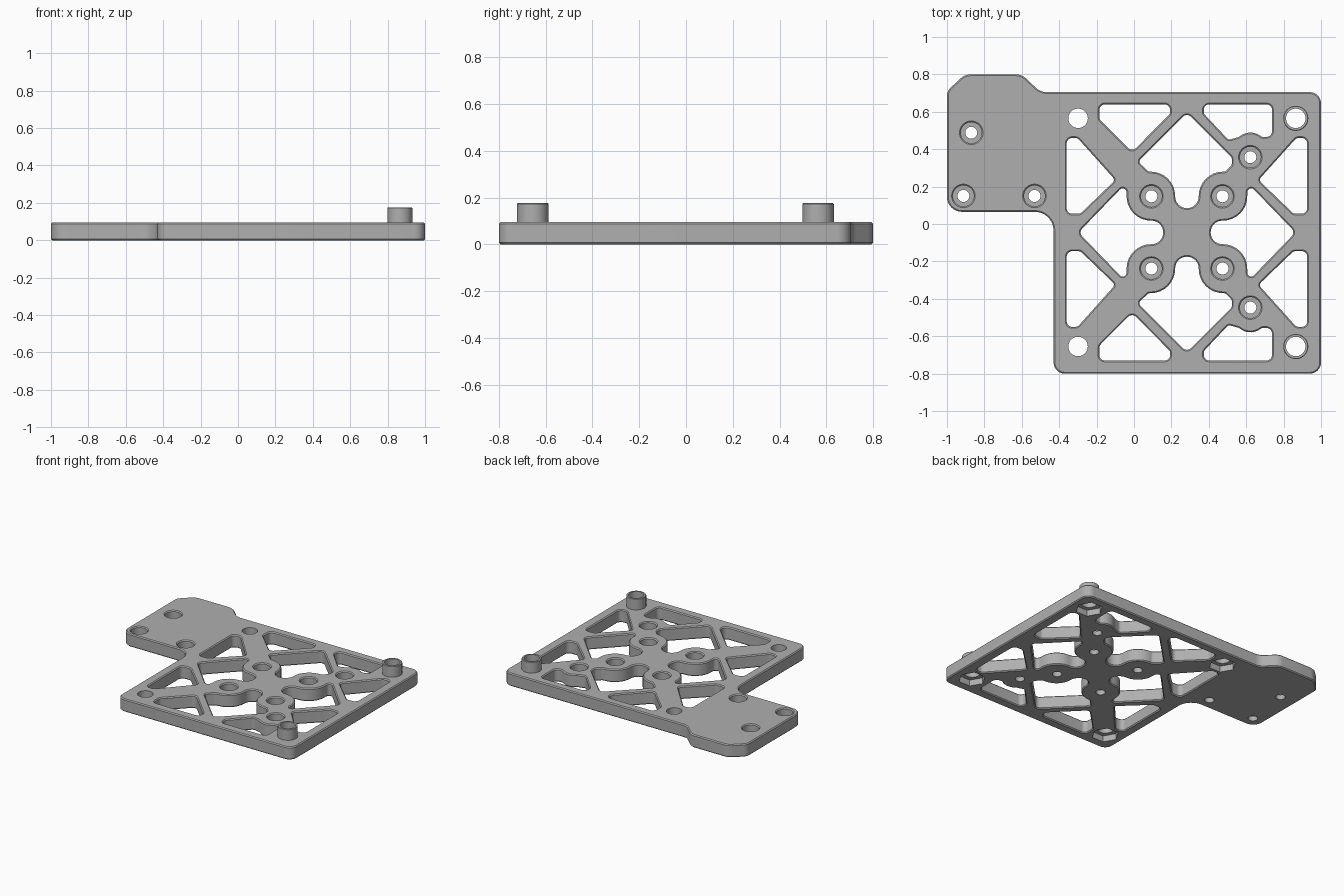
import bpy, bmesh, math
from mathutils import Vector

if "Cube" in bpy.data.objects:
    bpy.data.objects.remove(bpy.data.objects["Cube"], do_unlink=True)

THICK, CHAMFER = 0.095, 0.007
CX, CY = 0.283, -0.045          # centre of the square frame

grey = bpy.data.materials.new("plain grey")
grey.use_nodes = True
grey.diffuse_color = (0.43, 0.43, 0.43, 1)
grey.node_tree.nodes["Principled BSDF"].inputs["Base Color"].default_value = (0.43, 0.43, 0.43, 1)


def fillet(corners):
    """Polygon of (x, y, radius) corners to a rounded outline."""
    pts = []
    for i, (x, y, r) in enumerate(corners):
        p = Vector((x, y))
        a = (Vector(corners[i - 1][:2]) - p).normalized()
        b = (Vector(corners[(i + 1) % len(corners)][:2]) - p).normalized()
        half = a.angle(b) / 2
        centre = p + (a + b).normalized() * r / math.sin(half)
        t = r / math.tan(half)
        start, end = p + a * t - centre, p + b * t - centre
        sweep = math.atan2(start.x * end.y - start.y * end.x, start.dot(end))
        steps = max(2, math.ceil(abs(sweep) / 0.2))
        for k in range(steps + 1):
            ang = math.atan2(start.y, start.x) + sweep * k / steps
            pts.append(centre + r * Vector((math.cos(ang), math.sin(ang))))
    return pts


def circle(x, y, r, sides=40):
    return [Vector((x + r * math.cos(math.tau * k / sides),
                    y + r * math.sin(math.tau * k / sides))) for k in range(sides)]


def prism(bm, pts, profile):
    """Stack of outline rings; profile lists (z, outward offset)."""
    n = len(pts)
    area = sum(pts[i - 1].x * pts[i].y - pts[i].x * pts[i - 1].y for i in range(n))
    if area < 0:
        pts = pts[::-1]
    rings = []
    for z, off in profile:
        ring = []
        for i, p in enumerate(pts):
            d0 = (p - pts[i - 1]).normalized()
            d1 = (pts[(i + 1) % n] - p).normalized()
            n0, n1 = Vector((d0.y, -d0.x)), Vector((d1.y, -d1.x))
            q = p + (n0 + n1) * off / (1 + n0.dot(n1))
            ring.append(bm.verts.new((q.x, q.y, z)))
        rings.append(ring)
    bm.faces.new(rings[0][::-1])
    bm.faces.new(rings[-1])
    for lo, hi in zip(rings, rings[1:]):
        for i in range(n):
            j = (i + 1) % n
            bm.faces.new((lo[i], lo[j], hi[j], hi[i]))


def make(name, bm):
    bmesh.ops.recalc_face_normals(bm, faces=bm.faces)
    mesh = bpy.data.meshes.new(name)
    bm.to_mesh(mesh)
    bm.free()
    mesh.materials.append(grey)
    obj = bpy.data.objects.new(name, mesh)
    bpy.context.collection.objects.link(obj)
    return obj


def cut(obj, cutter):
    mod = obj.modifiers.new("cut", "BOOLEAN")
    mod.operation, mod.solver, mod.object = "DIFFERENCE", "EXACT", cutter
    bpy.context.view_layer.objects.active = obj
    bpy.ops.object.modifier_apply(modifier=mod.name)
    bpy.data.objects.remove(cutter, do_unlink=True)


def smooth(obj):
    bpy.ops.object.select_all(action="DESELECT")
    obj.select_set(True)
    bpy.context.view_layer.objects.active = obj
    bpy.ops.object.shade_smooth_by_angle(angle=math.radians(30))


# Plate: square frame with a side tab
outline = [(-1, 0.065, 0.08), (-1, 0.71, 0.06), (-0.905, 0.8, 0.08), (-0.6, 0.8, 0.08),
           (-0.5, 0.705, 0.08), (1, 0.705, 0.06), (1, -0.8, 0.06),
           (-0.43, -0.8, 0.06), (-0.43, 0.065, 0.1)]
bm = bmesh.new()
prism(bm, fillet(outline), [(0, -CHAMFER), (CHAMFER, 0),
                            (THICK - CHAMFER, 0), (THICK, -CHAMFER)])
plate = make("mounting_plate", bm)

# Truss windows, as corners relative to the frame centre
top_window = [(0, 0.64, 0.03), (-0.262, 0.378, 0.02), (-0.205, 0.325, 0.02),
              (-0.063, 0.323, 0.13), (-0.063, 0.13, 0.062), (0.063, 0.13, 0.062),
              (0.063, 0.323, 0.13), (0.205, 0.325, 0.02), (0.24, 0.36, 0.02), (0.24, 0.4, 0.02)]
side_window = [(-0.58, 0, 0.03), (-0.343, 0.245, 0.02), (-0.323, 0.222, 0.015),
               (-0.32, 0.063, 0.13), (-0.127, 0.063, 0.062), (-0.127, -0.063, 0.062),
               (-0.32, -0.063, 0.13), (-0.323, -0.222, 0.015), (-0.343, -0.245, 0.02)]
side_triangle = [(-0.643, 0.505, 0.03), (-0.585, 0.505, 0.03), (-0.383, 0.28, 0.02),
                 (-0.57, 0.1, 0.03), (-0.643, 0.1, 0.03)]
plain_triangle = [(-0.468, 0.685, 0.03), (-0.09, 0.685, 0.03), (-0.09, 0.635, 0.02),
                  (-0.293, 0.43, 0.03), (-0.468, 0.605, 0.03)]
boss_triangle = [(0.09, 0.685, 0.03), (0.455, 0.685, 0.03), (0.455, 0.512, 0.03),
                 (0.402, 0.51, 0.02), (0.339, 0.555, 0.09), (0.277, 0.51, 0.03),
                 (0.222, 0.495, 0.02), (0.09, 0.635, 0.02)]
windows = [(w, 1, sy) for sy in (1, -1)
           for w in (top_window, plain_triangle, boss_triangle, side_triangle)]
windows += [(side_triangle, -1, 1), (side_triangle, -1, -1),
            (side_window, 1, 1), (side_window, -1, 1)]
over = CHAMFER + 0.003
through = [(-0.003, over), (CHAMFER, 0), (THICK - CHAMFER, 0), (THICK + 0.003, over)]
bm = bmesh.new()
for corners, sx, sy in windows:
    prism(bm, fillet([(CX + sx * x, CY + sy * y, r) for x, y, r in corners]), through)

# Counterbored screw holes
screws = [(CX + sx * 0.19, CY + sy * 0.193) for sx in (1, -1) for sy in (1, -1)]
screws += [(0.622, CY + s * 0.402) for s in (1, -1)]
screws += [(-0.87, 0.488), (-0.912, 0.15), (-0.532, 0.15)]
for x, y in screws:
    prism(bm, circle(x, y, 0.032), [(-0.01, 0), (0.035, 0), (0.035, 0.024),
                                    (THICK - CHAMFER, 0.024), (THICK + 0.003, 0.024 + over)])

# Corner bolt holes
corners = [(CX + sx * 0.582, CY + sy * 0.61) for sx in (1, -1) for sy in (1, -1)]
for x, y in corners:
    prism(bm, circle(x, y, 0.052), [(-0.01, 0), (THICK + 0.01, 0)])
cut(plate, make("window_cutter", bm))

# Hexagonal nut pockets underneath
bm = bmesh.new()
for x, y in corners:
    prism(bm, circle(x, y, 0.092, 6), [(-0.01, 0), (0.045, 0)])
cut(plate, make("nut_cutter", bm))
smooth(plate)

# Standoff tubes on the left corners
for (x, y), side in zip(corners[:2], ("back", "front")):
    bm = bmesh.new()
    prism(bm, circle(x, y, 0.067), [(THICK - 0.002, 0), (0.173, 0), (0.176, -0.003)])
    tube = make(side + "_standoff", bm)
    bm = bmesh.new()
    prism(bm, circle(x, y, 0.052), [(0, 0), (0.3, 0)])
    cut(tube, make("tube_cutter", bm))
    smooth(tube)
